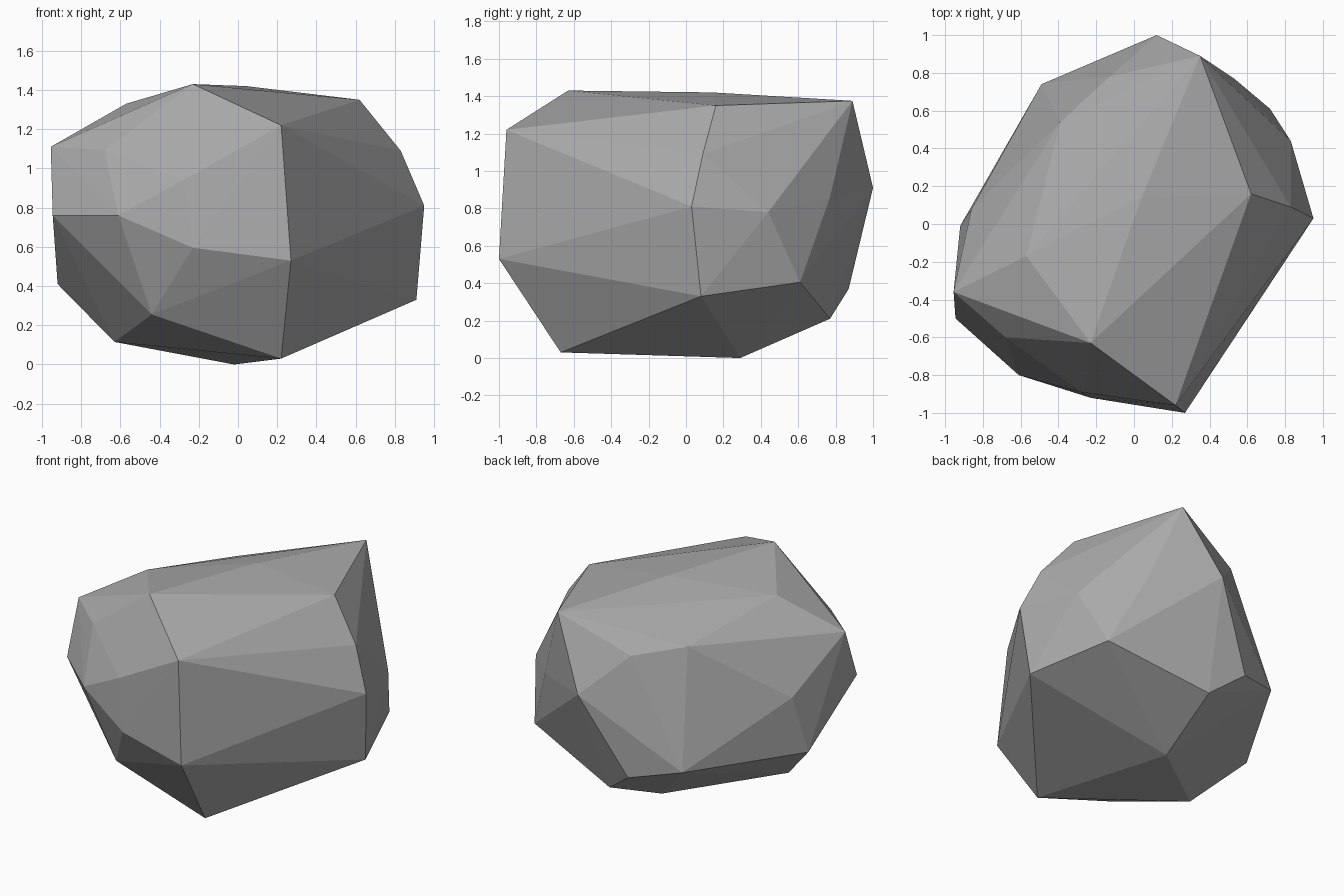
import bpy
import bmesh


def remove_default_cube():
    cube = bpy.data.objects.get("Cube")
    if cube is not None:
        bpy.data.objects.remove(cube, do_unlink=True)


def make_material(name, colour):
    material = bpy.data.materials.new(name)
    material.use_nodes = True
    material.diffuse_color = colour
    shader = next(node for node in material.node_tree.nodes
                  if node.type == "BSDF_PRINCIPLED")
    shader.inputs["Base Color"].default_value = colour
    shader.inputs["Roughness"].default_value = 0.9
    return material


def make_faceted_stone(name, corner_groups, material):
    """Wrap flat facets tightly around the chiselled corner points."""
    bm = bmesh.new()
    for group in corner_groups:
        for corner in group:
            bm.verts.new(corner)
    hull = bmesh.ops.convex_hull(bm, input=bm.verts[:], use_existing_faces=False)
    # Drop any corner that ended up inside the stone
    inside = [item for item in hull["geom_interior"]
              if isinstance(item, bmesh.types.BMVert)]
    bmesh.ops.delete(bm, geom=inside, context="VERTS")
    bmesh.ops.recalc_face_normals(bm, faces=bm.faces[:])
    for face in bm.faces:
        face.smooth = False

    mesh = bpy.data.meshes.new(name)
    bm.to_mesh(mesh)
    bm.free()
    mesh.materials.append(material)
    stone = bpy.data.objects.new(name, mesh)
    bpy.context.scene.collection.objects.link(stone)
    return stone


# Underside, touching the ground
underside = [(-.02, .29, 0), (.22, -.67, .03), (-.63, -.21, .115),
             (.04, .77, .21), (-.44, -.69, .255)]

# Lower flanks
lower_flanks = [(.91, .08, .33), (.72, .61, .405), (-.17, .87, .37),
                (-.49, .74, .44), (-.92, -.01, .41), (.27, -1, .53),
                (-.23, -.92, .595)]

# Widest belt
belt = [(.95, .03, .81), (.83, .44, .78), (.53, .77, .86), (.12, 1, .91),
        (-.86, .08, .8), (-.945, -.5, .76), (-.61, -.8, .76),
        (-.28, -.89, .94)]

# Shoulders
shoulders = [(.83, .09, 1.09), (-.13, .78, 1.16), (-.39, .54, 1.2),
             (-.955, -.36, 1.11), (-.68, -.6, 1.095), (.22, -.96, 1.22)]

# Crown
crown = [(.62, .16, 1.35), (.35, .89, 1.375), (.04, .14, 1.42),
         (-.23, -.63, 1.43), (-.57, -.17, 1.33)]

remove_default_cube()
stone_grey = make_material("stone grey", (.4, .4, .4, 1))
make_faceted_stone("boulder", [underside, lower_flanks, belt, shoulders, crown],
                   stone_grey)
